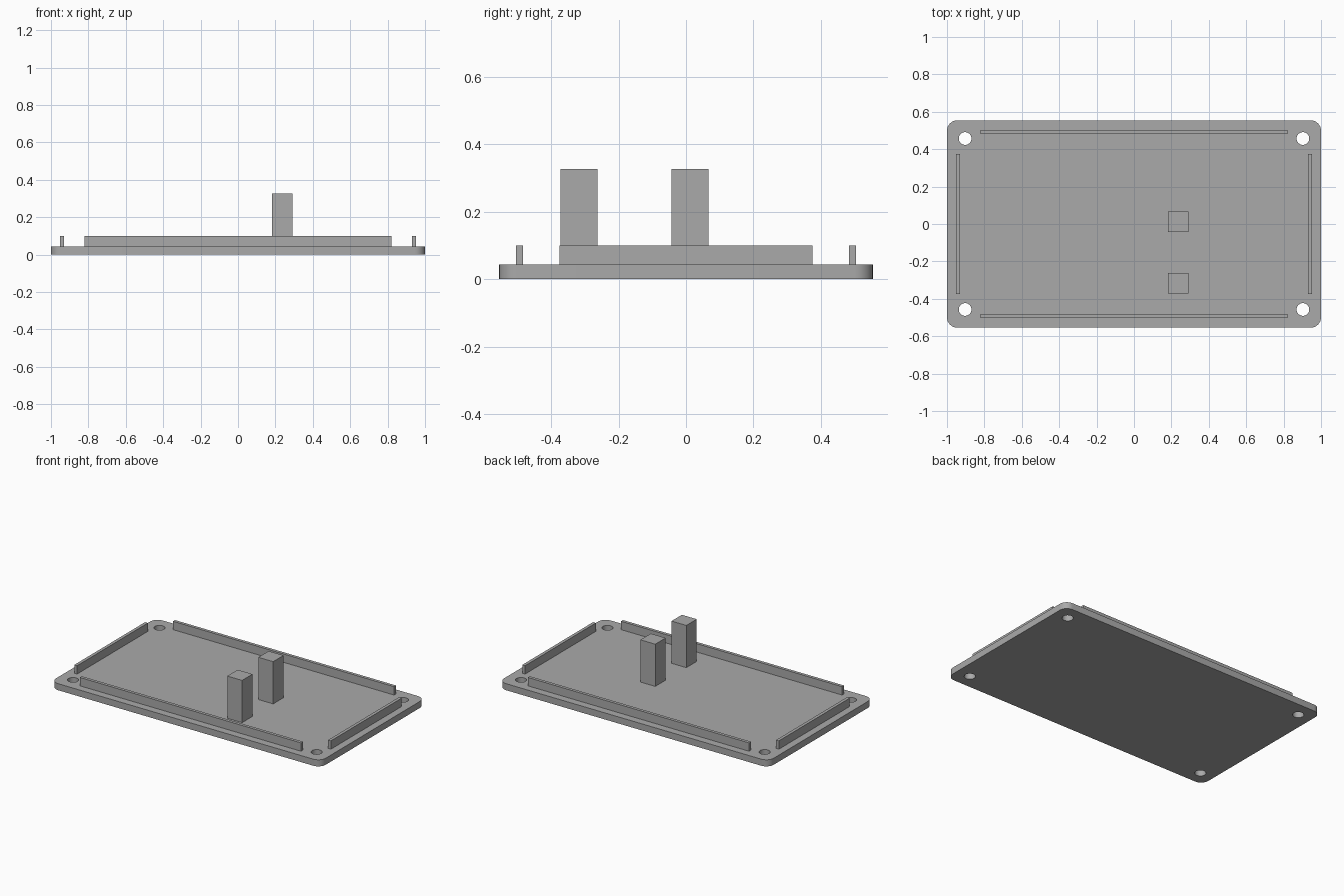
import bpy
import bmesh
from math import cos, sin, pi, radians

cube = bpy.data.objects.get("Cube")
if cube:
    bpy.data.objects.remove(cube, do_unlink=True)

HALF_X, HALF_Y = 1.0, 0.554
PLATE_TOP, RIB_TOP, POST_TOP = 0.044, 0.1, 0.327
CORNER, HOLE = 0.055, 0.034

grey = bpy.data.materials.new("plain_grey")
grey.use_nodes = True
colour = (0.4, 0.4, 0.4, 1)
grey.diffuse_color = colour
grey.node_tree.nodes["Principled BSDF"].inputs["Base Color"].default_value = colour


def add_object(name, bm):
    mesh = bpy.data.meshes.new(name)
    bm.to_mesh(mesh)
    bm.free()
    mesh.materials.append(grey)
    obj = bpy.data.objects.new(name, mesh)
    bpy.context.collection.objects.link(obj)
    return obj


def add_box(name, x, y, size_x, size_y, top):
    """Box centred on x, y that stands on the plate."""
    bm = bmesh.new()
    bmesh.ops.create_cube(bm, size=1)
    bmesh.ops.scale(bm, vec=(size_x, size_y, top - PLATE_TOP), verts=bm.verts)
    bmesh.ops.translate(bm, vec=(x, y, (top + PLATE_TOP) / 2), verts=bm.verts)
    return add_object(name, bm)


def add_loop(bm, points):
    verts = [bm.verts.new((x, y, 0)) for x, y in points]
    return [bm.edges.new((a, b)) for a, b in zip(verts, verts[1:] + verts[:1])]


# Base plate: rounded outline with four screw holes, extruded upwards
bm = bmesh.new()
outline = []
for quarter, (sx, sy) in enumerate([(1, 1), (-1, 1), (-1, -1), (1, -1)]):
    for step in range(9):
        a = (quarter + step / 8) * pi / 2
        outline.append((sx * (HALF_X - CORNER) + CORNER * cos(a),
                        sy * (HALF_Y - CORNER) + CORNER * sin(a)))
edges = add_loop(bm, outline)
for sx in (-1, 1):
    for sy in (-1, 1):
        edges += add_loop(bm, [(sx * 0.903 + HOLE * cos(i * pi / 16),
                                sy * 0.457 + HOLE * sin(i * pi / 16))
                               for i in range(32)])
bmesh.ops.triangle_fill(bm, edges=edges, use_beauty=True, normal=(0, 0, 1))
result = bmesh.ops.extrude_face_region(bm, geom=bm.faces[:], use_keep_orig=True)
top_verts = [v for v in result["geom"] if isinstance(v, bmesh.types.BMVert)]
bmesh.ops.translate(bm, vec=(0, 0, PLATE_TOP), verts=top_verts)
bmesh.ops.recalc_face_normals(bm, faces=bm.faces)
bmesh.ops.dissolve_limit(bm, angle_limit=radians(1), verts=bm.verts, edges=bm.edges)
plate = add_object("base_plate", bm)
bpy.ops.object.select_all(action="DESELECT")
plate.select_set(True)
bpy.context.view_layer.objects.active = plate
bpy.ops.object.shade_smooth_by_angle(angle=radians(30))

# Locating ribs along the four edges
for name, side in (("front", -1), ("back", 1)):
    add_box(name + "_rib", 0, side * 0.493, 1.64, 0.021, RIB_TOP)
for name, side in (("right", -1), ("left", 1)):
    add_box(name + "_rib", side * 0.941, 0, 0.021, 0.75, RIB_TOP)

# Two square posts
for name, y in (("front_post", -0.317), ("middle_post", 0.012)):
    add_box(name, 0.236, y, 0.11, 0.11, POST_TOP)
